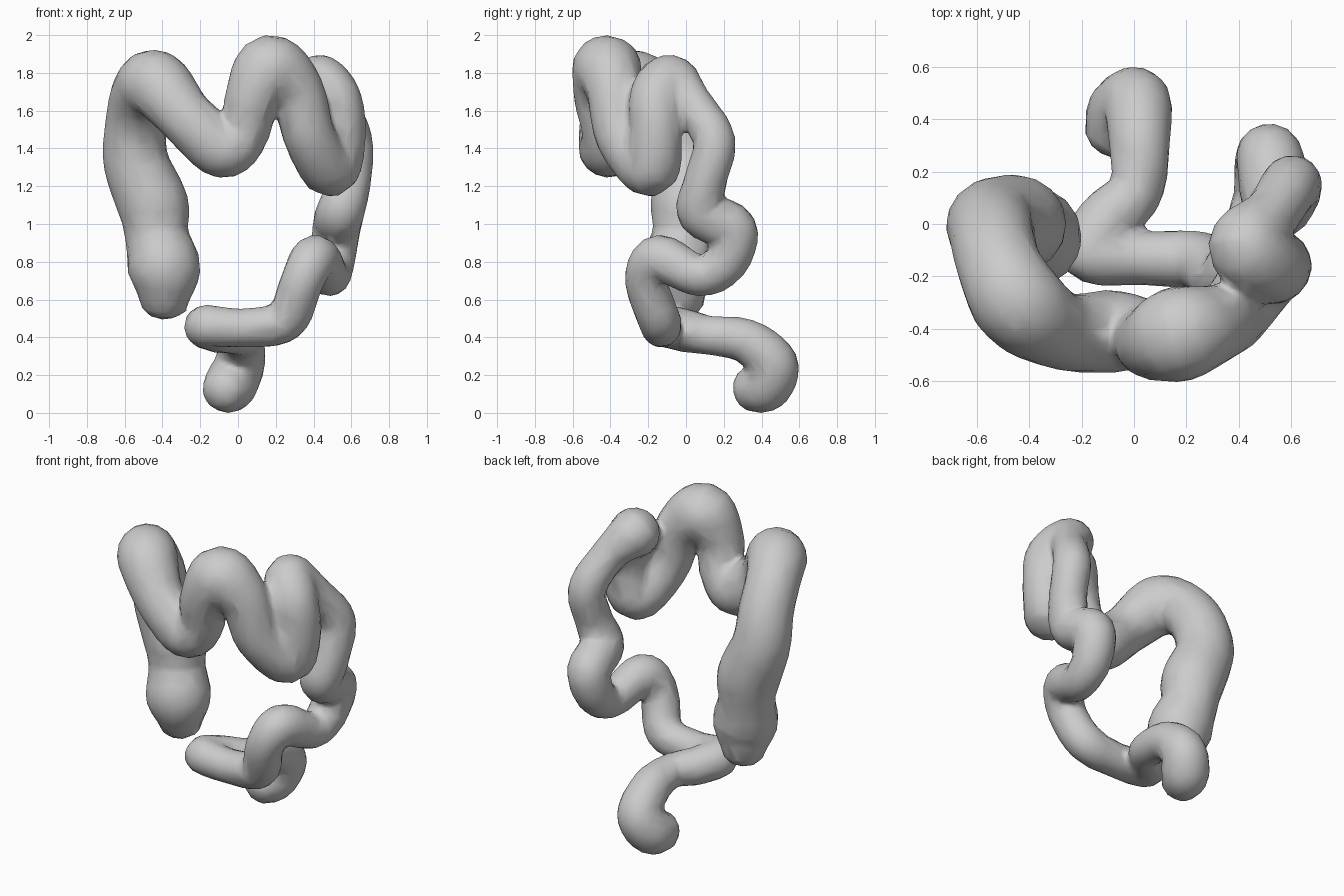
import bpy
import bmesh
import math
from mathutils import Vector

SIDES = 16
STEPS = 6
SWELL = 0.004

cube = bpy.data.objects.get("Cube")
if cube:
    bpy.data.objects.remove(cube, do_unlink=True)

grey = bpy.data.materials.new("plain grey")
grey.use_nodes = True
colour = (0.6, 0.6, 0.6, 1)
grey.diffuse_color = colour
grey.node_tree.nodes["Principled BSDF"].inputs["Base Color"].default_value = colour

# Centre line in sections, in order: x, y, z, radius
ascending = [
    (-.39, -.03, .6, .13), (-.39, -.05, .76, .19), (-.43, -.01, .94, .165),
    (-.45, 0, 1.1, .185), (-.54, 0, 1.33, .17), (-.54, -.05, 1.53, .16),
    (-.51, -.17, 1.69, .16),
]
transverse = [
    (-.43, -.31, 1.74, .175), (-.27, -.41, 1.56, .145), (-.08, -.41, 1.4, .155),
    (.04, -.42, 1.5, .13), (.07, -.45, 1.66, .14), (.17, -.42, 1.82, .18),
    (.31, -.38, 1.7, .145), (.38, -.34, 1.46, .135), (.49, -.19, 1.29, .145),
    (.54, -.16, 1.48, .135),
]
descending = [
    (.51, -.16, 1.66, .14), (.43, -.08, 1.75, .145), (.52, .03, 1.64, .105),
    (.6, .15, 1.44, .11), (.59, .1, 1.22, .11), (.54, .08, 1.06, .125),
    (.52, .25, .97, .125),
]
looped = [
    (.5, .21, .8, .115), (.48, .07, .725, .105), (.41, -.14, .82, .12),
    (.34, -.21, .7, .11), (.25, -.14, .49, .11), (.03, -.13, .45, .1),
    (-.17, -.11, .46, .11), (-.1, .02, .43, .11),
]
lower = [
    (.01, .13, .41, .1), (.02, .32, .38, .115), (.01, .46, .26, .13),
    (-.04, .42, .15, .14), (-.07, .35, .125, .12),
]


def blend(a, b, c, d, t):
    """Smooth curve from b to c."""
    return (b * 2 + (c - a) * t + (a * 2 - b * 5 + c * 4 - d) * t ** 2
            + (b * 3 - a - c * 3 + d) * t ** 3) / 2


# Sample one continuous centre line through all sections
knots = [Vector(p) for section in (ascending, transverse, descending, looped, lower)
         for p in section]
last = len(knots) - 1
samples = []
for i in range(last):
    near = [knots[max(0, min(last, i + k))] for k in (-1, 0, 1, 2)]
    samples += [blend(*near, s / STEPS) for s in range(STEPS)]
samples.append(knots[-1])

# Rings that turn with the centre line without twisting
rings = []
side = Vector((1, 0, 0))
for i, point in enumerate(samples):
    ahead = samples[min(i + 1, len(samples) - 1)].xyz
    behind = samples[max(i - 1, 0)].xyz
    along = (ahead - behind).normalized()
    side = (side - along * side.dot(along)).normalized()
    rings.append((point.xyz, along, side.copy(), along.cross(side), point.w + SWELL))


def rounded_end(ring, direction):
    """Shrinking rings that close a tube end with a dome."""
    centre, along, u, v, radius = ring
    dome = []
    for k in (1, 2, 3):
        a = k * math.pi / 6.6
        shift = along * direction * radius * math.sin(a) * .8
        dome.append((centre + shift, along, u, v, radius * math.cos(a)))
    return dome


# Skin the rings into one closed tube
bm = bmesh.new()
loops = []
for centre, along, u, v, radius in (rounded_end(rings[0], -1)[::-1] + rings
                                    + rounded_end(rings[-1], 1)):
    angles = [2 * math.pi * k / SIDES for k in range(SIDES)]
    loops.append([bm.verts.new(centre + (u * math.cos(a) + v * math.sin(a)) * radius)
                  for a in angles])
for low, high in zip(loops, loops[1:]):
    for k in range(SIDES):
        n = (k + 1) % SIDES
        bm.faces.new((low[k], low[n], high[n], high[k]))
bm.faces.new(loops[0][::-1])
bm.faces.new(loops[-1])
mesh = bpy.data.meshes.new("coiled_tube")
bm.to_mesh(mesh)
bm.free()
mesh.materials.append(grey)
tube = bpy.data.objects.new("coiled_tube", mesh)
bpy.context.collection.objects.link(tube)

# Fuse the tight bends, relax them and reduce to a light, smooth-shaded mesh
fuse = tube.modifiers.new("fuse", "REMESH")
fuse.mode = "VOXEL"
fuse.voxel_size = 0.018
fuse.use_smooth_shade = True
relax = tube.modifiers.new("relax", "SMOOTH")
relax.iterations = 4
reduce = tube.modifiers.new("reduce", "DECIMATE")
reduce.ratio = 0.07
